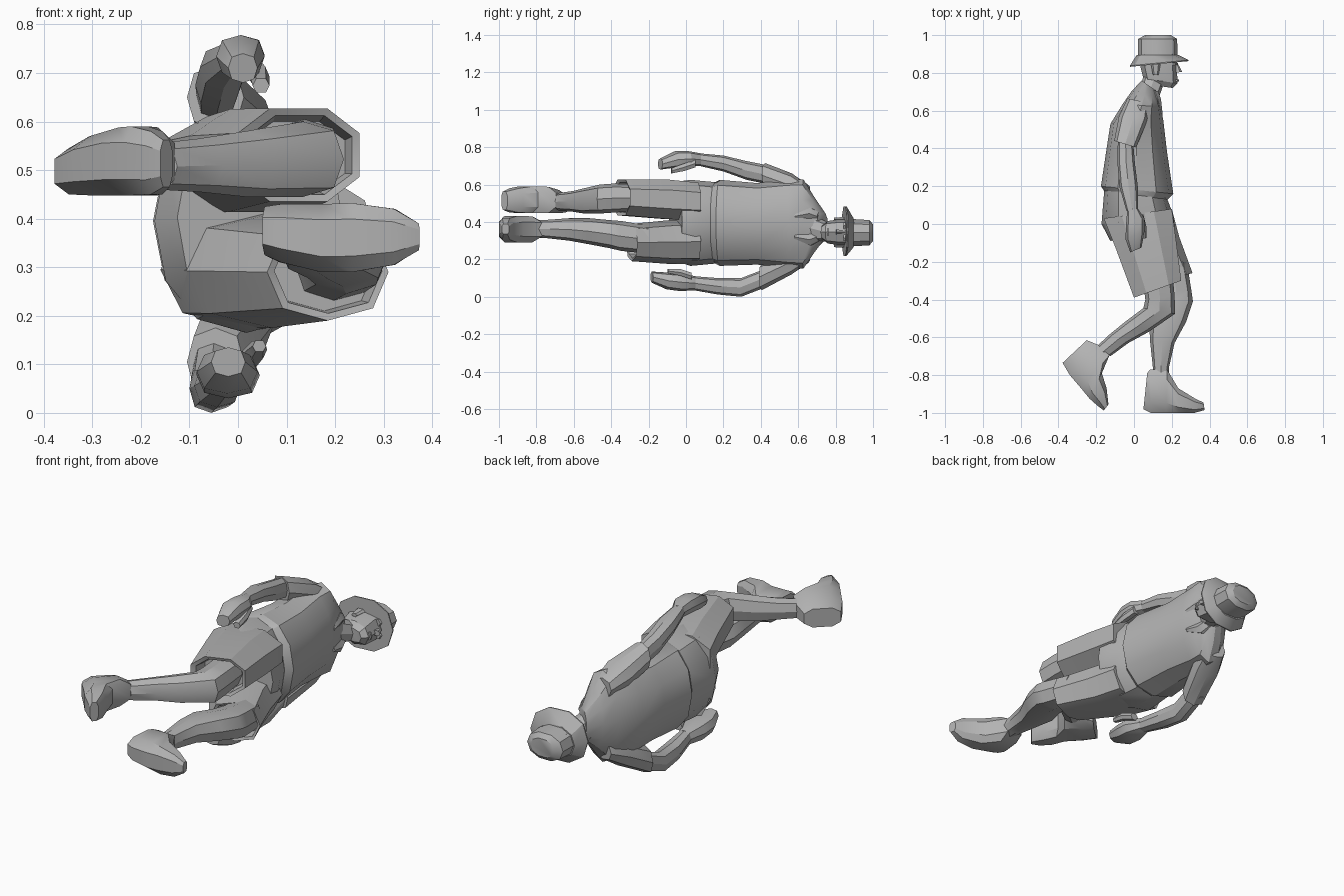
import bpy, bmesh, math
from mathutils import Vector

if "Cube" in bpy.data.objects:
    bpy.data.objects.remove(bpy.data.objects["Cube"], do_unlink=True)

grey = bpy.data.materials.new("plain_grey")
grey.use_nodes = True
grey.diffuse_color = (0.45, 0.45, 0.45, 1)
grey.node_tree.nodes["Principled BSDF"].inputs["Base Color"].default_value = (0.45, 0.45, 0.45, 1)


def loft(name, rings, n=8, e=0.8, flat=False, angle=30):
    """Skin rings; each ring is back x, y, front x, y, low z, high z.
    flat turns the ring half a step so that sides, not corners, face out."""
    bm = bmesh.new()
    loops = []
    shift = 0.5 if flat else 0
    reach = math.cos(math.pi * shift * 2 / n) ** e if flat else 1
    for ax, ay, bx, by, z0, z1 in rings:
        a, b = Vector((ax, ay, 0)), Vector((bx, by, 0))
        loop = []
        for i in range(n):
            t = 2 * math.pi * (i + shift) / n
            c, s = (math.copysign(abs(v) ** e, v) / reach if abs(v) > 1e-6 else 0
                    for v in (math.cos(t), math.sin(t)))
            p = (a + b) / 2 + (b - a) / 2 * c
            p.z = (z0 + z1) / 2 + (z1 - z0) / 2 * s
            loop.append(bm.verts.new(p))
        loops.append(loop)
    for l0, l1 in zip(loops, loops[1:]):
        for i in range(n):
            j = (i + 1) % n
            bm.faces.new((l0[i], l0[j], l1[j], l1[i]))
    bm.faces.new(loops[0])
    bm.faces.new(loops[-1][::-1])
    bmesh.ops.recalc_face_normals(bm, faces=bm.faces)
    me = bpy.data.meshes.new(name)
    bm.to_mesh(me)
    bm.free()
    me.materials.append(grey)
    ob = bpy.data.objects.new(name, me)
    bpy.context.collection.objects.link(ob)
    bpy.ops.object.select_all(action='DESELECT')
    ob.select_set(True)
    bpy.context.view_layer.objects.active = ob
    bpy.ops.object.shade_smooth_by_angle(angle=math.radians(angle))


# Shirt body, tucked hem to collar
loft("shirt", [
    (-.155, .17, .178, .13, .18, .61),
    (-.175, .20, .208, .16, .165, .625),
    (-.148, .38, .175, .38, .172, .608),
    (-.125, .53, .155, .55, .155, .625),
    (-.06, .635, .142, .62, .15, .628),
    (-.015, .70, .13, .67, .235, .535),
    (.04, .76, .125, .70, .295, .455)], n=12, e=0.92)

# Shorts: seat and two legs, each leg with a hollow hem
loft("shorts_seat", [
    (-.155, .21, .165, .16, .18, .61),
    (-.172, .0, .208, .05, .165, .625),
    (-.125, -.09, .215, -.02, .19, .615)], n=12, e=0.9)
loft("shorts_right_leg", [
    (-.16, .03, .20, .08, .41, .61),
    (-.10, -.12, .222, -.08, .415, .626),
    (0, -.39, .25, -.30, .435, .627),
    (.02, -.375, .235, -.30, .45, .612),
    (.02, -.30, .22, -.25, .455, .60)], e=0.85, flat=True)
loft("shorts_left_leg", [
    (-.16, .03, .20, .08, .175, .415),
    (-.10, -.10, .24, -.07, .175, .41),
    (.06, -.32, .31, -.26, .19, .39),
    (.075, -.31, .297, -.26, .205, .38),
    (.075, -.24, .28, -.20, .21, .375)], e=0.85)

# Bare legs: right trails behind, left carries the weight
loft("right_leg", [
    (.04, -.25, .2, -.22, .46, .60),
    (.06, -.40, .215, -.38, .45, .605),
    (.05, -.445, .218, -.475, .445, .60),
    (-.05, -.52, .08, -.57, .445, .58),
    (-.13, -.585, -.03, -.63, .455, .565),
    (-.21, -.66, -.125, -.70, .46, .555)])
loft("left_leg", [
    (.11, -.20, .28, -.2, .23, .38),
    (.14, -.33, .305, -.36, .245, .405),
    (.12, -.41, .312, -.41, .26, .41),
    (.08, -.51, .275, -.52, .28, .42),
    (.085, -.62, .215, -.63, .30, .42),
    (.10, -.76, .185, -.76, .315, .41),
    (.10, -.84, .185, -.84, .315, .41)])

# Shoes, heel to toe, each ring from sole to top
loft("right_shoe", [
    (-.378, -.735, -.25, -.615, .45, .545),
    (-.34, -.80, -.19, -.64, .448, .57),
    (-.28, -.87, -.13, -.695, .448, .588),
    (-.235, -.925, -.17, -.79, .448, .59),
    (-.19, -.965, -.145, -.87, .45, .58),
    (-.16, -.987, -.135, -.955, .465, .562)], e=0.7, flat=True)
loft("left_shoe", [
    (.05, -.98, .07, -.79, .325, .425),
    (.09, -1, .085, -.77, .31, .43),
    (.17, -1, .175, -.77, .29, .43),
    (.235, -1, .235, -.87, .29, .432),
    (.32, -1, .325, -.925, .305, .42),
    (.374, -.985, .368, -.945, .335, .39)], e=0.7, flat=True)

# Sleeves, forearms, hands and thumbs
loft("right_sleeve", [
    (-.035, .665, .08, .64, .51, .60),
    (-.08, .57, .075, .56, .53, .66),
    (-.105, .44, .012, .405, .585, .715)])
loft("right_arm", [
    (-.085, .46, -.005, .44, .60, .70),
    (-.088, .33, .005, .32, .625, .725),
    (-.078, .20, .02, .20, .67, .755),
    (-.04, .07, .022, .07, .70, .767)])
loft("right_hand", [
    (-.035, .08, .022, .08, .70, .767),
    (-.042, 0, .055, .03, .695, .778),
    (-.045, -.08, .055, -.04, .69, .778),
    (-.02, -.15, .04, -.125, .68, .74)])
loft("right_thumb", [
    (.01, .05, .05, .05, .69, .735),
    (.025, -.01, .065, -.01, .67, .715),
    (.03, -.08, .065, -.075, .658, .69)], n=6)
loft("left_sleeve", [
    (-.035, .665, .08, .64, .18, .27),
    (-.08, .57, .075, .56, .12, .25),
    (-.105, .42, .012, .39, .035, .175)])
loft("left_arm", [
    (-.09, .46, -.005, .44, .06, .16),
    (-.10, .30, -.01, .29, .0, .10),
    (-.09, .17, .005, .17, .012, .10),
    (-.06, .04, .01, .04, .035, .11)])
loft("left_hand", [
    (-.06, .05, .01, .05, .035, .11),
    (-.085, -.04, .045, -.02, .03, .125),
    (-.085, -.12, .04, -.09, .04, .13),
    (-.055, -.19, .015, -.175, .075, .135)])
loft("left_thumb", [
    (.0, .03, .045, .03, .09, .13),
    (.02, -.03, .06, -.03, .11, .15),
    (.03, -.1, .058, -.095, .125, .15)], n=6)

# Neck, head and facial features
loft("neck", [
    (.02, .69, .125, .65, .30, .44),
    (.05, .78, .16, .75, .295, .395)])
loft("head", [
    (.10, .735, .205, .72, .31, .38),
    (.05, .77, .23, .745, .285, .405),
    (.035, .83, .228, .82, .275, .415),
    (.03, .91, .225, .90, .275, .415)])
loft("nose", [
    (.205, .80, .255, .805, .332, .362),
    (.205, .855, .232, .85, .340, .354)], n=6)
loft("mouth", [
    (.205, .755, .238, .755, .325, .368),
    (.205, .765, .238, .765, .325, .368)], n=6)
for side, z in (("right", .38), ("left", .315)):
    loft(side + "_brow", [
        (.18, .842, .230, .842, z - .02, z + .02),
        (.18, .852, .233, .852, z - .02, z + .02)], n=6)
for side, z in (("right", .416), ("left", .274)):
    loft(side + "_ear", [
        (.10, .79, .13, .79, z - .01, z + .008),
        (.09, .845, .14, .845, z - .012, z + .012)], n=6)

# Collar flaps lying on the chest
for side, s in (("right", 1), ("left", -1)):
    z = .375
    loft(side + "_collar", [
        (.03, .74, .13, .70, z + s * .055 - .025, z + s * .055 + .025),
        (.06, .68, .143, .66, z + s * .07 - .035, z + s * .07 + .035),
        (.12, .59, .152, .58, z + s * .055 - .012, z + s * .055 + .012)], n=6)

# Hat: sloping brim and crown
loft("hat_brim", [
    (-.022, .832, .288, .862, .213, .49),
    (-.022, .838, .288, .868, .213, .49),
    (.015, .895, .235, .895, .26, .425)], n=10, e=0.9)
loft("hat_crown", [
    (.02, .87, .232, .875, .265, .42),
    (.022, .98, .228, .98, .272, .413),
    (.06, 1, .195, 1, .295, .39)], n=10, e=0.9)
